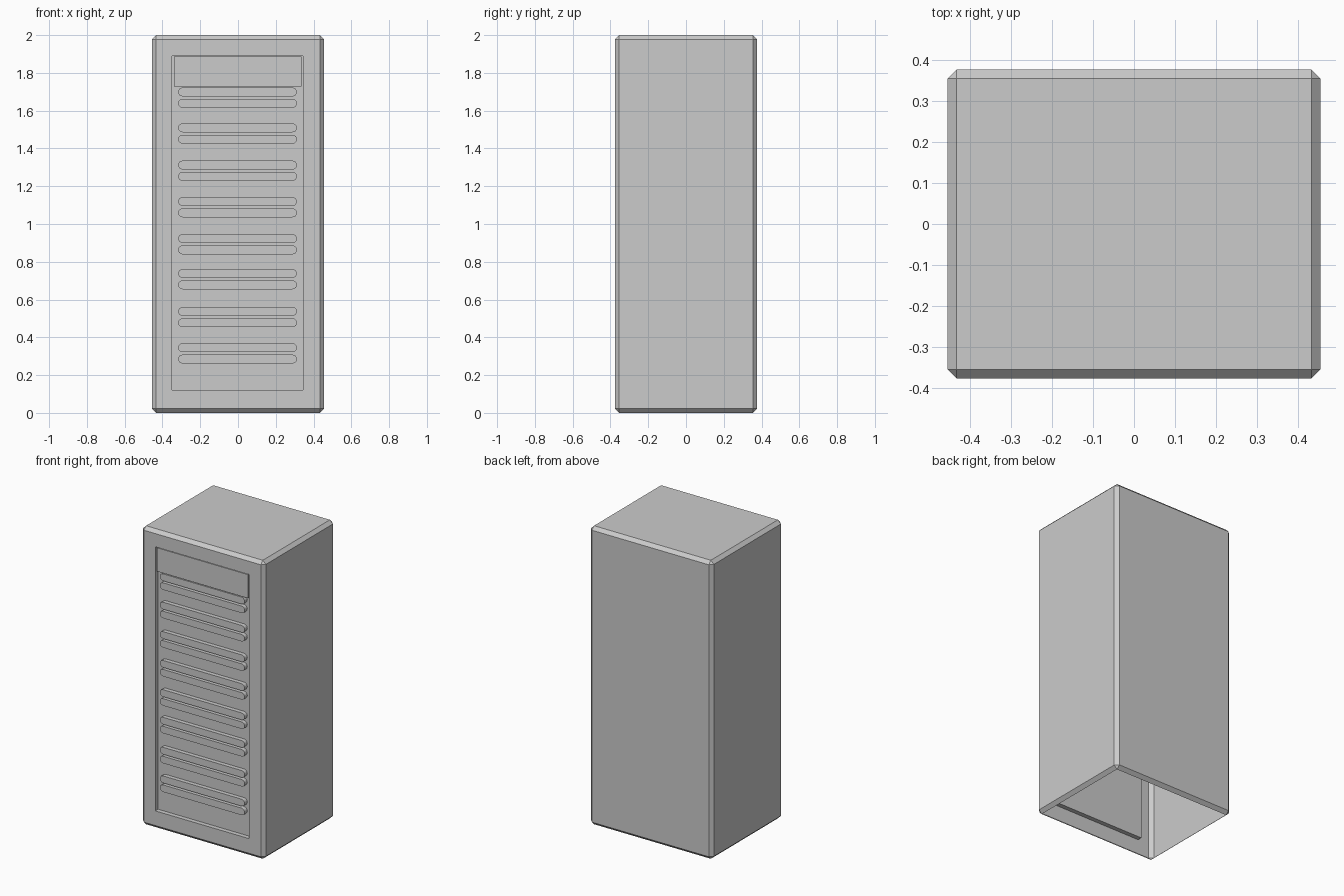
import bpy, bmesh, math

if "Cube" in bpy.data.objects:
    bpy.data.objects.remove(bpy.data.objects["Cube"])

W, D, H = 0.91, 0.754, 2.0
CH = 0.022
FRONT = -D / 2
DEPTH = 0.03
FLOOR = FRONT + DEPTH


def finish(bm, name):
    mesh = bpy.data.meshes.new(name)
    bm.to_mesh(mesh)
    bm.free()
    obj = bpy.data.objects.new(name, mesh)
    bpy.context.collection.objects.link(obj)
    return obj


def find_face(bm, axis, sign):
    faces = [f for f in bm.faces if f.normal[axis] * sign > 0.99]
    return max(faces, key=lambda f: f.calc_area())


# Chamfered cabinet shell, open underneath, with a recessed front panel
bm = bmesh.new()
bmesh.ops.create_cube(bm, size=1)
for v in bm.verts:
    v.co = (v.co.x * W, v.co.y * D, (v.co.z + 0.5) * H)
bmesh.ops.bevel(bm, geom=bm.edges[:], offset=CH, segments=1, affect='EDGES')
bm.normal_update()
bmesh.ops.delete(bm, geom=[find_face(bm, 2, -1)], context='FACES_ONLY')
front = find_face(bm, 1, -1)
bmesh.ops.inset_region(bm, faces=[front], thickness=0.08)
for v in front.verts:
    v.co.x = 0.344 if v.co.x > 0 else -0.349
    v.co.z = 1.89 if v.co.z > 1 else 0.12
bmesh.ops.inset_region(bm, faces=[front], thickness=0, depth=0)
for v in front.verts:
    v.co.y = FLOOR
finish(bm, "cabinet_shell")

# Flush plate at the top of the recess
bm = bmesh.new()
bmesh.ops.create_cube(bm, size=1)
for v in bm.verts:
    v.co.x = 0.336 if v.co.x > 0 else -0.339
    v.co.y = FLOOR if v.co.y > 0 else FRONT + 0.001
    v.co.z = 1.886 if v.co.z > 0 else 1.728
finish(bm, "top_plate")


# Round-ended louvre bars, in pairs down the panel
def bar(name, z, x0=-0.317, x1=0.312, r=0.0235, steps=8):
    bm = bmesh.new()
    verts = []
    for cx, start in ((x1 - r, -90), (x0 + r, 90)):
        for i in range(steps + 1):
            a = math.radians(start + 180 * i / steps)
            verts.append(bm.verts.new((cx + r * math.cos(a), FLOOR, z + r * math.sin(a))))
    face = bm.faces.new(verts)
    ext = bmesh.ops.extrude_face_region(bm, geom=[face])
    for v in ext["geom"]:
        if isinstance(v, bmesh.types.BMVert):
            v.co.y = FRONT + 0.002
    bmesh.ops.recalc_face_normals(bm, faces=bm.faces[:])
    finish(bm, name)


pair_heights = (1.669, 1.479, 1.282, 1.089, 0.893, 0.708, 0.507, 0.315)
for n, z in enumerate(pair_heights, 1):
    bar(f"louvre_{n}_upper", z + 0.03)
    bar(f"louvre_{n}_lower", z - 0.03)
